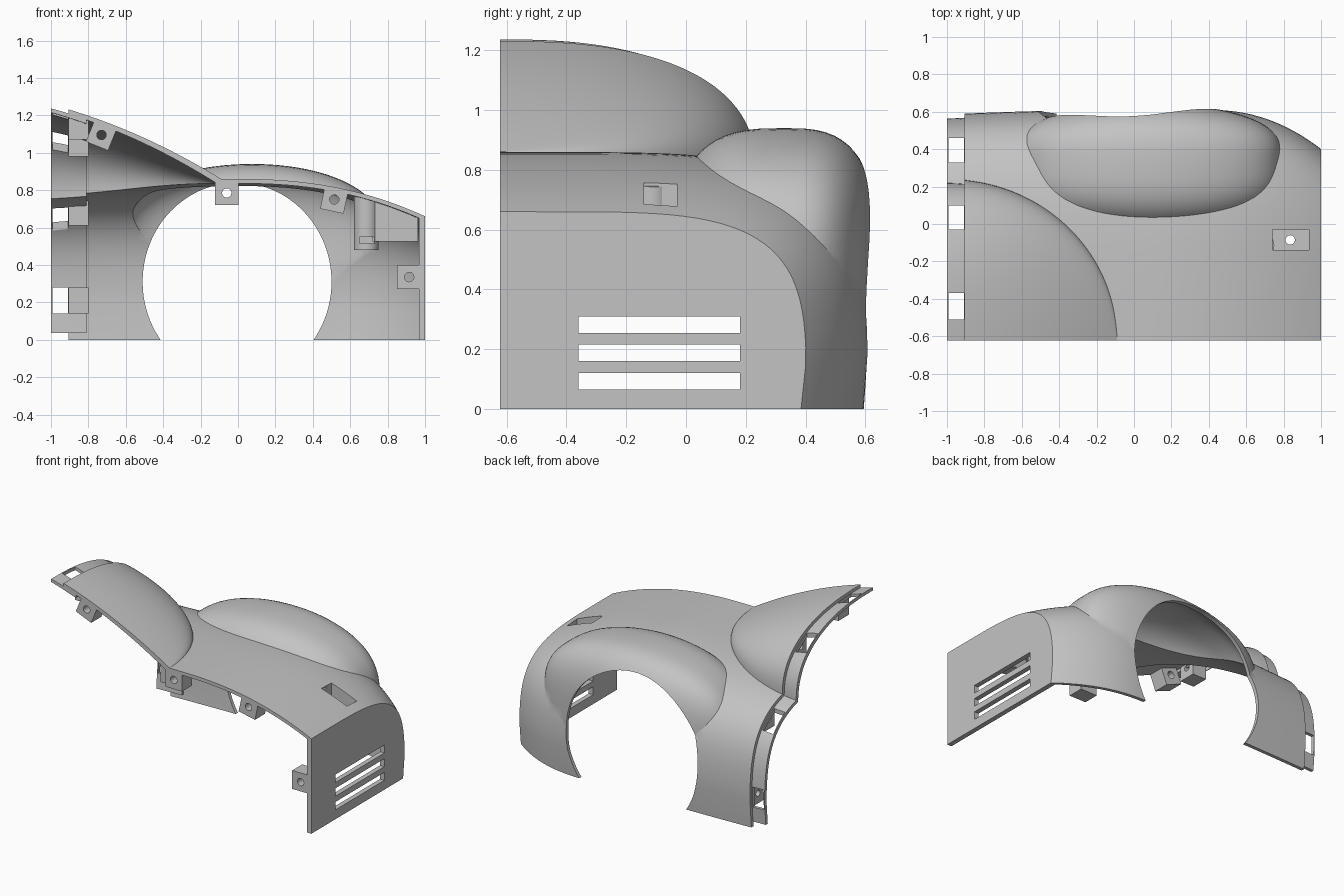
import bpy, bmesh
from math import sin, cos, pi, sqrt, radians
from mathutils import Matrix, Vector

if "Cube" in bpy.data.objects:
    bpy.data.objects.remove(bpy.data.objects["Cube"])

grey = bpy.data.materials.new("plain grey")
grey.use_nodes = True
grey.diffuse_color = (0.55, 0.55, 0.55, 1)
grey.node_tree.nodes["Principled BSDF"].inputs["Base Color"].default_value = grey.diffuse_color


def finish(bm, name):
    bmesh.ops.recalc_face_normals(bm, faces=bm.faces)
    mesh = bpy.data.meshes.new(name)
    bm.to_mesh(mesh)
    bm.free()
    mesh.materials.append(grey)
    ob = bpy.data.objects.new(name, mesh)
    bpy.context.collection.objects.link(ob)
    return ob


def loft(name, rings):
    """Closed solid skinned over matching rings of points."""
    bm = bmesh.new()
    rows = [[bm.verts.new(p) for p in ring] for ring in rings]
    n = len(rows[0])
    for a, b in zip(rows, rows[1:]):
        for i in range(n):
            j = (i + 1) % n
            bm.faces.new((a[i], a[j], b[j], b[i]))
    bm.faces.new(rows[0])
    bm.faces.new(rows[-1])
    return finish(bm, name)


def box(name, x, y, z, tilt=0):
    """Box from (low, high) ranges, tilted about its own y axis."""
    bm = bmesh.new()
    mid = Vector([(r[0] + r[1]) / 2 for r in (x, y, z)])
    size = [r[1] - r[0] for r in (x, y, z)]
    bmesh.ops.create_cube(bm, size=1, matrix=Matrix.Translation(mid)
                          @ Matrix.Rotation(radians(tilt), 4, "Y") @ Matrix.Diagonal((*size, 1)))
    return finish(bm, name)


def rod(name, centre, radius, length, axis, sides=32, squash=1):
    turn = {"X": Matrix.Rotation(pi / 2, 4, "Y"), "Y": Matrix.Rotation(pi / 2, 4, "X"),
            "Z": Matrix.Identity(4)}[axis]
    bm = bmesh.new()
    bmesh.ops.create_cone(bm, cap_ends=True, segments=sides, radius1=radius, radius2=radius,
                          depth=length, matrix=Matrix.Translation(centre) @ turn
                          @ Matrix.Diagonal((1, squash, 1, 1)))
    return finish(bm, name)


def combine(ob, other, operation="DIFFERENCE"):
    mod = ob.modifiers.new("cut", "BOOLEAN")
    mod.operation, mod.object, mod.solver = operation, other, "EXACT"
    bpy.context.view_layer.objects.active = ob
    bpy.ops.object.modifier_apply(modifier=mod.name)
    bpy.data.objects.remove(other)
    return ob


def arc(n, steps=32):
    """Quarter superellipse from (0, 1) to (1, 0)."""
    for i in range(steps + 1):
        a = pi / 2 * (1 - i / steps)
        yield max(cos(a), 0) ** (2 / n), max(sin(a), 0) ** (2 / n)


def body_solid(off):
    """Body, hood bulge and wheel flare as one solid, shrunk by off."""
    # body: rounded down at the back, flat at the outer side
    rings = []
    for i in range(49):
        x = -1.25 + (2.25 - 1.4 * off) * sin(pi / 2 * i / 48)
        left, right = min(x, 0) ** 2, max(x, 0)
        h = 0.86 - 0.02 * left - 0.2 * right ** 2.3 - off
        y = 0.613 - 0.025 * left - 0.21 * max(0, (x - 0.4) / 0.6) ** 2.2 - off
        rings.append([(x, -0.8, -0.2), (x, -0.8, h)]
                     + [(x, -0.5 + (y + 0.5) * u - 0.018 * max(0, 1 - 4 * v), h * v)
                        for u, v in arc(4)] + [(x, y - 0.018, -0.2)])
    solid = loft("body", rings)
    # hood bulge: elliptical in plan, domed in section
    rings = []
    for i in range(41):
        w = -0.22 + 1.218 * sin(pi / 2 * i / 40)
        x = -1 + w * (0.91 - off)
        reach = (0.86 - off) * sqrt(1 - w * w)
        low = 0.77 + 0.08 * w - off
        top = 1.258 - 0.24 * w - 0.158 * w * w - off
        rings.append([(x, -0.85, 0.5), (x, -0.85, top)]
                     + [(x, -0.62 + reach * u, low + (top - low) * v) for u, v in arc(2.5)]
                     + [(x, -0.62 + reach, 0.5)])
    combine(solid, loft("bulge", rings), "UNION")
    # wheel flare: fat rounded lens, longer towards the front and downwards
    rings = []
    for i in range(49):
        s = 0.999 * sin(pi * (i / 48 - 0.5))
        r = (1 - s * s) ** (1 / 3)
        ring = []
        for k in range(64):
            a = 2 * pi * k / 64
            c, d = cos(a), sin(a)
            ry = 0.315 if c > 0 else 0.38
            rz = 0.49 if d > 0 else 0.62
            cy = abs(c) ** (2 / 3) * (1 if c > 0 else -1)
            dz = abs(d) ** (2 / 3) * (1 if d > 0 else -1)
            ring.append((0.075 + (0.72 - off) * s, 0.33 + (ry - off) * r * cy,
                         0.45 + (rz - off) * r * dz))
        rings.append(ring)
    return combine(solid, loft("flare", rings), "UNION")


def shell(name, outer, inner, x, low):
    ob = combine(body_solid(outer), box("trim", x, (-0.623, 0.7), (low, 1.5)), "INTERSECT")
    combine(ob, body_solid(inner))
    ob.name = name
    return ob


# main panel with wheel arch, vents and filler pocket opening
panel = shell("body_panel", 0, 0.024, (-0.905, 1.1), 0)
combine(panel, rod("arch", (-0.005, 0.8, 0.31), 0.505, 0.9, "Y", 96, 0.53 / 0.505))
for z in (0.065, 0.16, 0.255):
    combine(panel, box("vent", (0.9, 1.1), (-0.36, 0.18), (z, z + 0.055)))
px, py = (0.74, 0.935), (-0.14, -0.03)
combine(panel, box("opening", px, py, (0.5, 1)))

# stepped joining strip with windows
strip = shell("joining_strip", 0.021, 0.043, (-1, -0.81), 0.035)
for y, z in (((-0.51, -0.37), (1.05, 1.4)), ((-0.03, 0.1), (0.95, 1.3)),
             ((0.33, 0.46), (0.55, 0.9)), ((0.4, 0.8), (0.14, 0.28))):
    combine(strip, box("window", (-0.993, -0.91), y, z))

# filler pocket and post under the panel
pocket = box("filler_pocket", (0.72, 0.962), (-0.16, -0.01), (0.525, 0.9))
combine(pocket, body_solid(0.008), "INTERSECT")
combine(pocket, box("hollow", px, py, (0.56, 1)))
combine(pocket, rod("drain", (0.835, -0.085, 0.55), 0.025, 0.3, "Z"))
post = rod("post", (0.685, -0.115, 0.64), 0.065, 0.32, "Z")
combine(post, body_solid(0.01), "INTERSECT")
combine(post, box("slot", (0.65, 0.73), (-0.25, -0.13), (0.515, 0.55)))
parts = [panel, strip, pocket, post]

# mounting lugs along the front edge
for i, (x, z, tilt) in enumerate(((-0.73, 1.095, 22), (-0.06, 0.785, 0),
                                  (0.515, 0.75, 12), (0.915, 0.335, 0))):
    lug = box(f"front_lug_{i + 1}", (x - 0.064, x + 0.064), (-0.62, -0.51), (z - 0.064, z + 0.064), tilt)
    combine(lug, body_solid(0.012), "INTERSECT")
    combine(lug, rod("bore", (x, -0.56, z), 0.025, 0.4, "Y"))
    parts.append(lug)

# mounting lugs behind the joining strip
for i, (y, z) in enumerate(((-0.44, 1.14), (0.03, 1.05), (0.38, 0.68), (0.5, 0.21))):
    lug = box(f"side_lug_{i + 1}", (-0.905, -0.8), (y - 0.06, y + 0.06), (z - 0.07, z + 0.07))
    combine(lug, body_solid(0.024), "INTERSECT")
    combine(lug, rod("bore", (-0.85, y, z), 0.022, 0.4, "X"))
    parts.append(lug)

bpy.ops.object.select_all(action="DESELECT")
for ob in parts:
    ob.select_set(True)
bpy.context.view_layer.objects.active = panel
bpy.ops.object.shade_smooth_by_angle(angle=radians(30))
